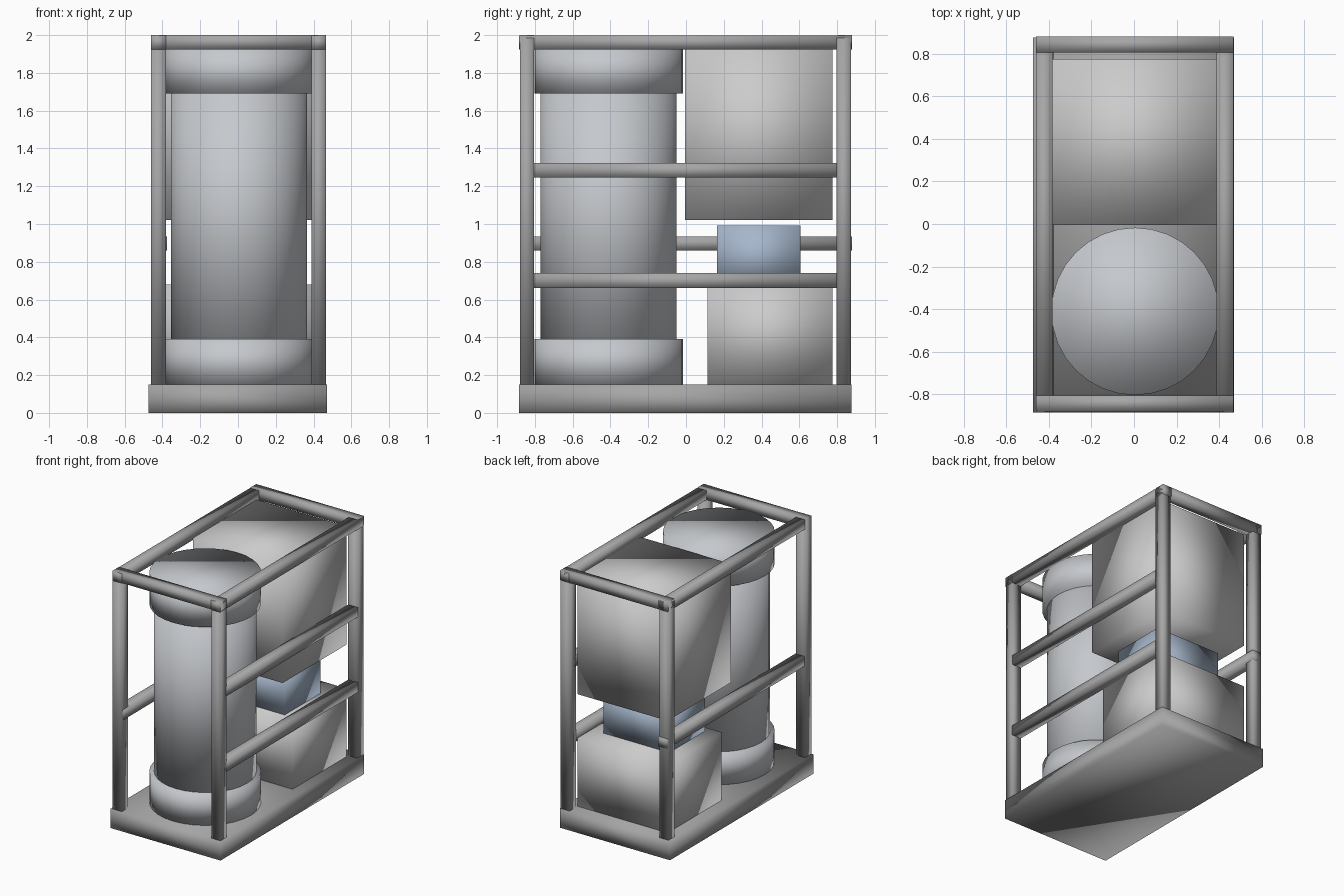
import bpy, bmesh
from mathutils import Matrix, Vector

if "Cube" in bpy.data.objects:
    bpy.data.objects.remove(bpy.data.objects["Cube"])


def material(name, rgb):
    m = bpy.data.materials.new(name)
    m.diffuse_color = (*rgb, 1)
    m.use_nodes = True
    m.node_tree.nodes["Principled BSDF"].inputs["Base Color"].default_value = m.diffuse_color
    return m


FRAME = material("frame_dark_grey", (0.38, 0.38, 0.38))
STEEL = material("steel_grey", (0.56, 0.58, 0.61))
CASE = material("case_grey", (0.58, 0.58, 0.58))
BLUE = material("motor_blue", (0.38, 0.47, 0.60))


def finish(name, bm, mat):
    for f in bm.faces:
        f.smooth = True
    me = bpy.data.meshes.new(name)
    bm.to_mesh(me)
    bm.free()
    me.materials.append(mat)
    ob = bpy.data.objects.new(name, me)
    bpy.context.collection.objects.link(ob)
    return ob


def box(name, x, y, z, mat, loop_z=None):
    """Smooth-shaded box from (min, max) ranges."""
    bm = bmesh.new()
    size = Vector((x[1] - x[0], y[1] - y[0], z[1] - z[0]))
    mid = Vector((sum(x), sum(y), sum(z))) / 2
    bmesh.ops.create_cube(bm, size=1, matrix=Matrix.Translation(mid) @ Matrix.Diagonal((*size, 1)))
    if loop_z is not None:
        bmesh.ops.bisect_plane(bm, geom=bm.verts[:] + bm.edges[:] + bm.faces[:],
                               plane_co=(0, 0, loop_z), plane_no=(0, 0, 1))
    return finish(name, bm, mat)


def cylinder(name, radius, z, mat):
    bm = bmesh.new()
    bmesh.ops.create_cone(bm, cap_ends=True, segments=32, radius1=radius, radius2=radius,
                          depth=z[1] - z[0],
                          matrix=Matrix.Translation((0.005, -0.41, sum(z) / 2)))
    return finish(name, bm, mat)


# Base plate
box("base_plate", (-0.475, 0.47), (-0.885, 0.875), (0, 0.15), FRAME, loop_z=0.07)

# Corner posts and top frame
LEFT, RIGHT = (-0.46, -0.382), (0.388, 0.466)
FRONT, BACK = (-0.88, -0.805), (0.798, 0.873)
for sx, x in (("left", LEFT), ("right", RIGHT)):
    for sy, y in (("front", FRONT), ("back", BACK)):
        box(f"{sy}_{sx}_post", x, y, (0.13, 1.985), FRAME)
    box(f"top_{sx}_bar", x, (-0.885, 0.88), (1.925, 1.998), FRAME)
for sy, y in (("front", FRONT), ("back", (0.805, 0.88))):
    box(f"top_{sy}_bar", (-0.46, 0.466), y, (1.925, 2.0), FRAME)

# Side rails: two on the right, one on the left
for i, z in enumerate(((0.66, 0.74), (1.245, 1.322))):
    box(f"right_rail_{i + 1}", RIGHT, (-0.81, 0.805), z, FRAME)
box("left_rail", (-0.455, -0.375), (-0.87, 0.88), (0.86, 0.935), FRAME)

# Tank with a wide collar at each end
body = cylinder("tank_body", 0.36, (0.3, 1.8), STEEL)
cylinder("tank_lower_collar", 0.393, (0.15, 0.39), STEEL)
cylinder("tank_upper_collar", 0.393, (1.69, 1.935), STEEL)

# Rear machine cases and the blue motor between them
box("lower_case", (-0.385, 0.388), (0.115, 0.775), (0.15, 0.68), CASE)
box("motor_block", (-0.28, 0.285), (0.165, 0.605), (0.67, 0.993), BLUE)
box("upper_case", (-0.385, 0.388), (-0.005, 0.775), (1.02, 1.94), CASE)
